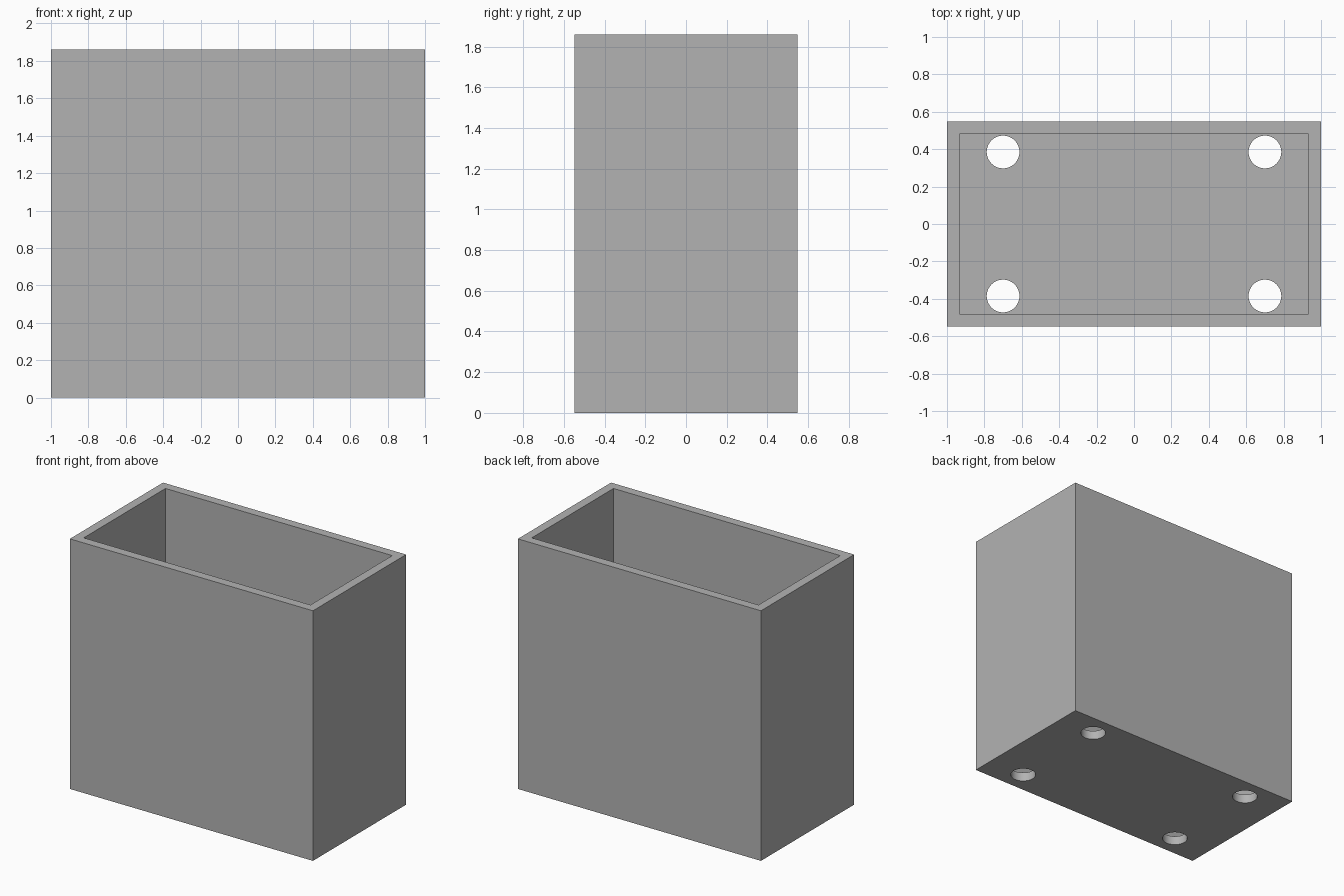
import bpy
import math

default = bpy.data.objects.get("Cube")
if default:
    bpy.data.objects.remove(default, do_unlink=True)

WIDTH, DEPTH, HEIGHT = 2.0, 1.095, 1.86
WALL = 0.067
HOLE_X, HOLE_Y, HOLE_R = 0.70, 0.385, 0.0875

grey = bpy.data.materials.new("plain_grey")
grey.use_nodes = True
colour = (0.45, 0.45, 0.45, 1)
grey.diffuse_color = colour
grey.node_tree.nodes["Principled BSDF"].inputs["Base Color"].default_value = colour


def box(name, size, z_bottom):
    bpy.ops.mesh.primitive_cube_add(size=1, location=(0, 0, z_bottom + size[2] / 2))
    obj = bpy.context.object
    obj.name = name
    obj.scale = size
    bpy.ops.object.transform_apply(location=True, rotation=False, scale=True)
    obj.data.materials.append(grey)
    return obj


def cut(target, cutter):
    mod = target.modifiers.new(cutter.name, 'BOOLEAN')
    mod.operation = 'DIFFERENCE'
    mod.solver = 'EXACT'
    mod.object = cutter
    bpy.context.view_layer.objects.active = target
    bpy.ops.object.modifier_apply(modifier=mod.name)
    bpy.data.objects.remove(cutter, do_unlink=True)


# Open-topped planter box
planter = box("planter_box", (WIDTH, DEPTH, HEIGHT), 0)
cavity = box("cavity_cutter", (WIDTH - 2 * WALL, DEPTH - 2 * WALL, HEIGHT), WALL)
cut(planter, cavity)

# Round drain holes through the floor
for sx in (-1, 1):
    for sy in (-1, 1):
        bpy.ops.mesh.primitive_cylinder_add(
            vertices=64, radius=HOLE_R, depth=WALL * 4,
            location=(sx * HOLE_X, sy * HOLE_Y, 0))
        hole = bpy.context.object
        hole.name = "drain_hole_cutter"
        hole.data.materials.append(grey)
        cut(planter, hole)

# Smooth hole walls, sharp box edges
bpy.ops.object.select_all(action='DESELECT')
planter.select_set(True)
bpy.context.view_layer.objects.active = planter
bpy.ops.object.shade_smooth_by_angle(angle=math.radians(30))
